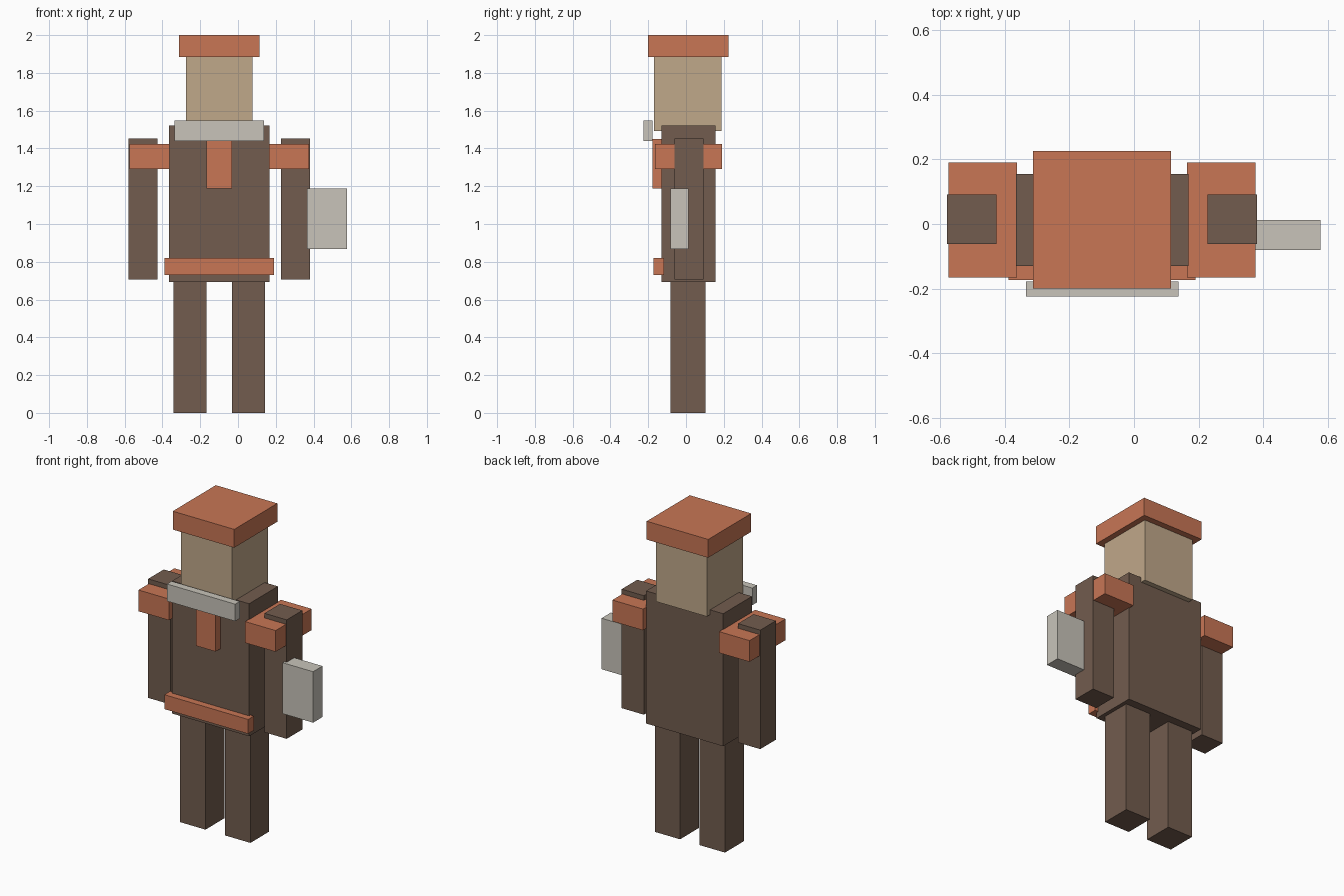
import bpy

default = bpy.data.objects.get("Cube")
if default:
    bpy.data.objects.remove(default, do_unlink=True)


def material(name, hex_code):
    """Flat material from an sRGB hex code, stored as linear values."""
    srgb = [c / 255 for c in bytes.fromhex(hex_code)]
    linear = [c / 12.92 if c < 0.04 else ((c + 0.055) / 1.055) ** 2.4 for c in srgb]
    mat = bpy.data.materials.new(name)
    mat.use_nodes = True
    mat.diffuse_color = (*linear, 1)
    node = next(n for n in mat.node_tree.nodes if n.type == 'BSDF_PRINCIPLED')
    node.inputs["Base Color"].default_value = (*linear, 1)
    return mat


brown = material("brown_cloth", "725C4E")
orange = material("orange_trim", "C87655")
tan = material("tan_skin", "C0A88A")
grey = material("pale_grey", "C8C4BA")


def box(name, mat, x, y, z):
    """Box spanning the given (low, high) range on each axis."""
    bpy.ops.mesh.primitive_cube_add(size=1, location=[sum(r) / 2 for r in (x, y, z)])
    obj = bpy.context.object
    obj.name = obj.data.name = name
    for v in obj.data.vertices:
        v.co = [c * (hi - lo) for c, (lo, hi) in zip(v.co, (x, y, z))]
    obj.data.materials.append(mat)
    return obj


# The body is symmetric about this line; the hand-held plate offsets it
MID = -0.099


def pair(name, mat, inner, outer, y, z):
    """Left and right boxes mirrored about the body's middle."""
    box("left_" + name, mat, (MID + inner, MID + outer), y, z)
    box("right_" + name, mat, (MID - outer, MID - inner), y, z)


def centred(name, mat, half, y, z):
    box(name, mat, (MID - half, MID + half), y, z)


# Body
centred("torso", brown, 0.267, (-0.13, 0.155), (0.692, 1.522))
pair("leg", brown, 0.068, 0.243, (-0.083, 0.103), (0, 0.70))
pair("arm", brown, 0.326, 0.480, (-0.062, 0.092), (0.707, 1.452))
pair("shoulder_pad", orange, 0.263, 0.475, (-0.165, 0.191), (1.29, 1.423))

# Head and cap
centred("head", tan, 0.176, (-0.169, 0.187), (1.492, 1.89))
centred("cap", orange, 0.213, (-0.20, 0.226), (1.885, 2.0))

# Front trim
centred("collar_bar", grey, 0.236, (-0.224, -0.178), (1.44, 1.547))
centred("tie", orange, 0.068, (-0.177, -0.12), (1.187, 1.451))
centred("belt", orange, 0.29, (-0.173, -0.116), (0.73, 0.82))

# Plate held at the left arm
box("hand_plate", grey, (0.366, 0.577), (-0.081, 0.012), (0.868, 1.187))
